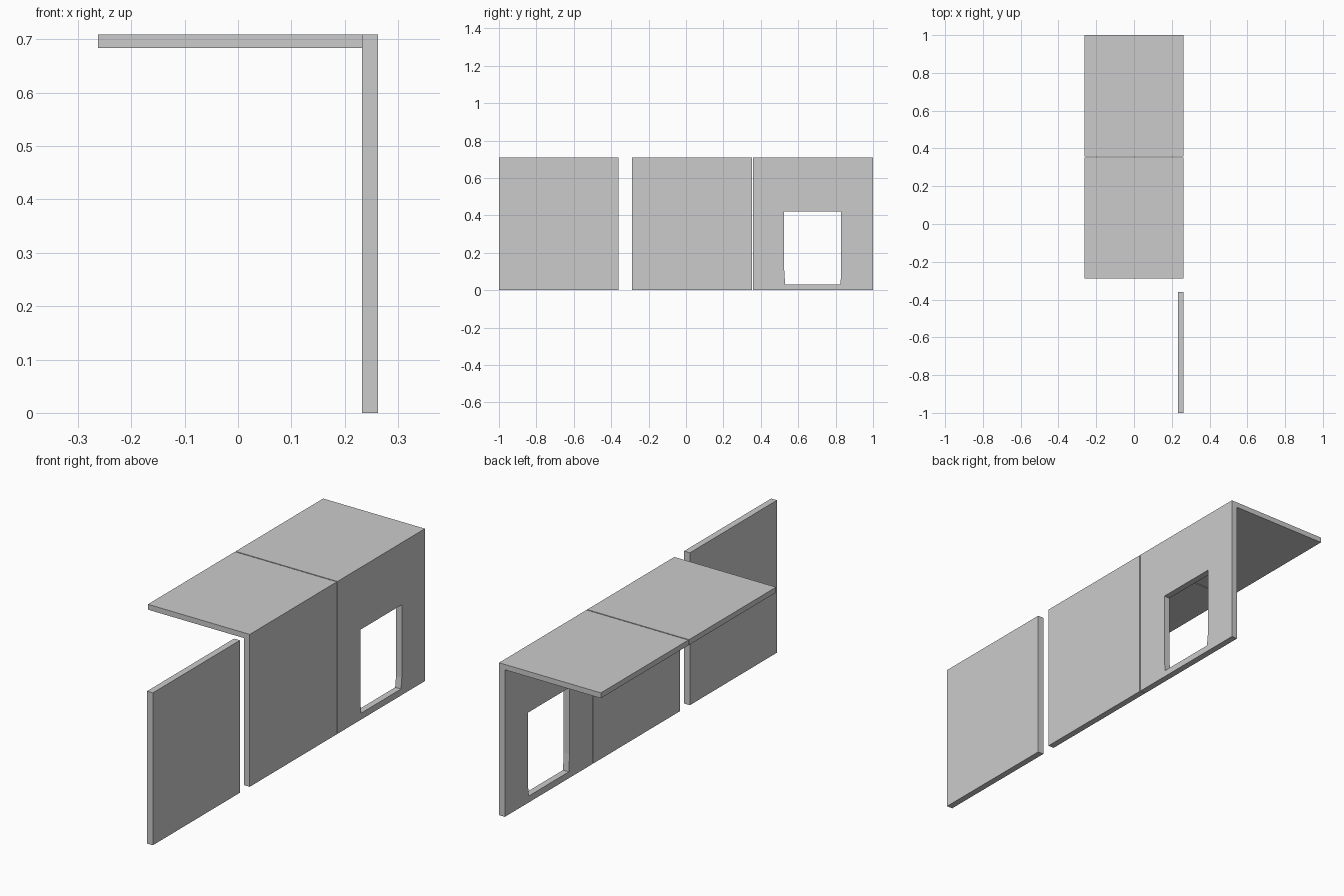
import bpy, bmesh

cube = bpy.data.objects.get("Cube")
if cube:
    bpy.data.objects.remove(cube, do_unlink=True)

grey = bpy.data.materials.new("plain_grey")
grey.use_nodes = True
colour = (0.6, 0.6, 0.6, 1)
grey.diffuse_color = colour
grey.node_tree.nodes["Principled BSDF"].inputs["Base Color"].default_value = colour

INNER, OUTER, HEIGHT, SOFFIT = 0.232, 0.262, 0.709, 0.684


def prism(name, points, offset):
    """Extrude a closed outline of 3D points along an offset."""
    bm = bmesh.new()
    face = bm.faces.new([bm.verts.new(p) for p in points])
    new = bmesh.ops.extrude_face_region(bm, geom=[face])["geom"]
    verts = [v for v in new if isinstance(v, bmesh.types.BMVert)]
    bmesh.ops.translate(bm, verts=verts, vec=offset)
    bmesh.ops.recalc_face_normals(bm, faces=bm.faces)
    mesh = bpy.data.meshes.new(name)
    bm.to_mesh(mesh)
    bm.free()
    mesh.materials.append(grey)
    obj = bpy.data.objects.new(name, mesh)
    bpy.context.collection.objects.link(obj)
    return obj


def panel(name, profile, y0, y1):
    return prism(name, [(x, y0, z) for x, z in profile], (0, y1 - y0, 0))


# Cross-sections: a plain wall, and a wall carrying a roof slab
wall = [(INNER, 0), (OUTER, 0), (OUTER, HEIGHT), (INNER, HEIGHT)]
roofed = [(INNER, 0), (OUTER, 0), (OUTER, HEIGHT),
          (-OUTER, HEIGHT), (-OUTER, SOFFIT), (INNER, SOFFIT)]

panel("free_standing_wall", wall, -1, -0.36)
panel("roofed_wall", roofed, -0.288, 0.352)
window_wall = panel("roofed_window_wall", roofed, 0.357, 1)

# Window opening, slightly narrower at the sill
opening = [(0.53, 0.03), (0.824, 0.03), (0.83, 0.08),
           (0.83, 0.42), (0.525, 0.42), (0.525, 0.11)]
cutter = prism("window_cutter", [(0.2, y, z) for y, z in opening], (0.1, 0, 0))
cutter.hide_render = True
cutter.hide_set(True)
cut = window_wall.modifiers.new("window", "BOOLEAN")
cut.operation = "DIFFERENCE"
cut.solver = "EXACT"
cut.object = cutter
